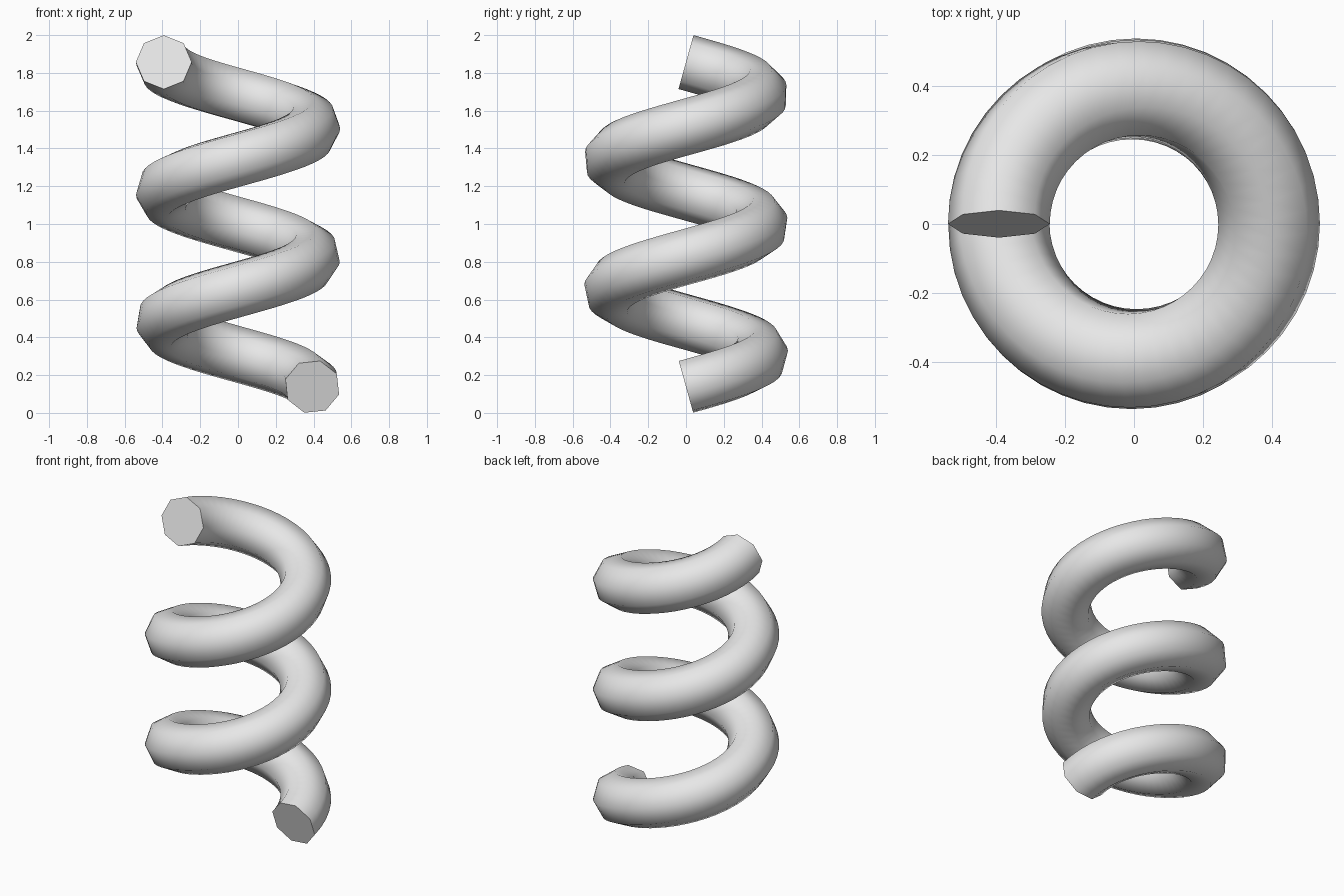
import bpy, bmesh
from math import pi, sin, cos, atan2, radians
from mathutils import Vector

cube = bpy.data.objects.get("Cube")
if cube:
    bpy.data.objects.remove(cube, do_unlink=True)

COIL_RADIUS, TUBE_RADIUS = 0.393, 0.148
TURNS, SIDES, STEPS = 2.5, 8, 120
Z_START, Z_END = 0.138, 1.857

# Plain grey material
mat = bpy.data.materials.new("grey")
mat.use_nodes = True
grey = (0.8, 0.8, 0.8, 1)
mat.diffuse_color = grey
mat.node_tree.nodes["Principled BSDF"].inputs["Base Color"].default_value = grey

slope = atan2(Z_END - Z_START, 2 * pi * TURNS * COIL_RADIUS)
sweep = 2 * pi * TURNS


def ring_points(t):
    """Eight-sided section square to the helix, free of twist along the path."""
    a = sweep * t
    outward = Vector((cos(a), sin(a), 0))
    along = Vector((-sin(a), cos(a), 0))
    up = Vector((0, 0, cos(slope))) - along * sin(slope)
    centre = outward * COIL_RADIUS + Vector((0, 0, Z_START + (Z_END - Z_START) * t))
    roll = (t - 1) * sweep * sin(slope)
    for k in range(SIDES):
        b = roll + 2 * pi * k / SIDES
        yield centre + (outward * cos(b) + up * sin(b)) * TUBE_RADIUS


# Sweep the section up the helix and cap both ends
bm = bmesh.new()
rings = [[bm.verts.new(p) for p in ring_points(i / STEPS)] for i in range(STEPS + 1)]
for low, high in zip(rings, rings[1:]):
    for k in range(SIDES):
        n = (k + 1) % SIDES
        bm.faces.new((low[k], low[n], high[n], high[k]))
bm.faces.new(rings[0])
bm.faces.new(rings[-1])
bmesh.ops.recalc_face_normals(bm, faces=bm.faces)

mesh = bpy.data.meshes.new("coil_spring")
bm.to_mesh(mesh)
bm.free()
mesh.materials.append(mat)
spring = bpy.data.objects.new("coil_spring", mesh)
bpy.context.collection.objects.link(spring)

# Smooth the tube while the end caps stay crisp
bpy.ops.object.select_all(action="DESELECT")
spring.select_set(True)
bpy.context.view_layer.objects.active = spring
bpy.ops.object.shade_smooth_by_angle(angle=radians(60))
